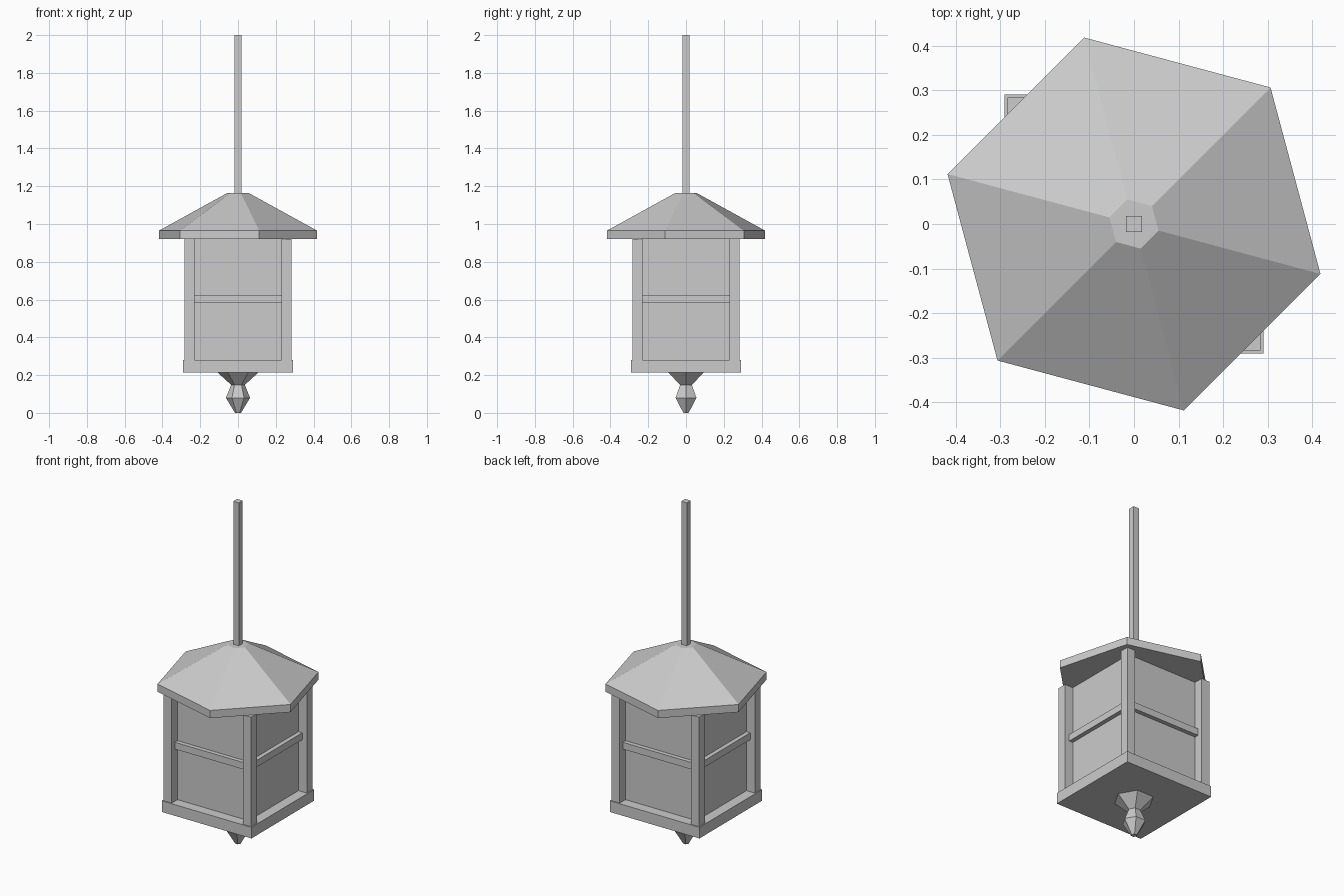
import bpy
import math

if "Cube" in bpy.data.objects:
    bpy.data.objects.remove(bpy.data.objects["Cube"], do_unlink=True)

# Single flat grey for the whole lantern
grey = bpy.data.materials.new("plain_grey")
grey.use_nodes = True
colour = (0.6, 0.6, 0.6, 1)
grey.diffuse_color = colour
grey.node_tree.nodes["Principled BSDF"].inputs["Base Color"].default_value = colour


def add_mesh(name, verts, faces):
    mesh = bpy.data.meshes.new(name)
    mesh.from_pydata(verts, [], faces)
    mesh.materials.append(grey)
    obj = bpy.data.objects.new(name, mesh)
    bpy.context.collection.objects.link(obj)
    return obj


def turned(name, profile, sides, start):
    """Faceted solid from (radius, height) rings listed bottom to top."""
    verts = []
    for radius, z in profile:
        for i in range(sides):
            a = math.radians(start) + math.tau * i / sides
            verts.append((radius * math.cos(a), radius * math.sin(a), z))
    faces = [list(reversed(range(sides)))]
    for r in range(len(profile) - 1):
        for i in range(sides):
            j = (i + 1) % sides
            low, high = r * sides, (r + 1) * sides
            faces.append((low + i, low + j, high + j, high + i))
    faces.append(list(range(len(verts) - sides, len(verts))))
    return add_mesh(name, verts, faces)


def box(name, x, y, z):
    """Box from (min, max) spans; a square prism with its own proportions."""
    obj = turned(name, [(math.sqrt(0.5), -0.5), (math.sqrt(0.5), 0.5)], 4, 45)
    for v in obj.data.vertices:
        v.co = [(a + b) / 2 + c * (b - a) for (a, b), c in zip((x, y, z), v.co)]
    return obj


HALF, INNER = 0.284, 0.23      # outer and inner faces of the posts
FLOOR, SILL, EAVE = 0.215, 0.28, 0.92

# Base tray and recessed panels
box("base", (-0.29, 0.29), (-0.29, 0.29), (FLOOR, SILL))
box("panels", (-INNER, INNER), (-INNER, INNER), (SILL, EAVE))

# Corner posts and the middle rail of each side
for i, side in enumerate(("front", "left", "back", "right")):
    turn = math.tau * i / 4
    post = box(side + "_post", (INNER, HALF), (-HALF, -INNER), (SILL, EAVE))
    rail = box(side + "_rail", (-INNER, INNER), (-0.255, -INNER), (0.585, 0.625))
    post.rotation_euler.z = rail.rotation_euler.z = turn

# Six-sided roof with a vertical rim
turned("roof", [(0.433, EAVE), (0.433, 0.965), (0.057, 1.165)], 6, 45)

# Hanging rod
box("rod", (-0.018, 0.018), (-0.018, 0.018), (1.15, 2))

# Finial below the base
turned("finial", [(0.016, 0), (0.064, 0.08), (0.036, 0.148), (0.109, FLOOR)], 6, 0)
